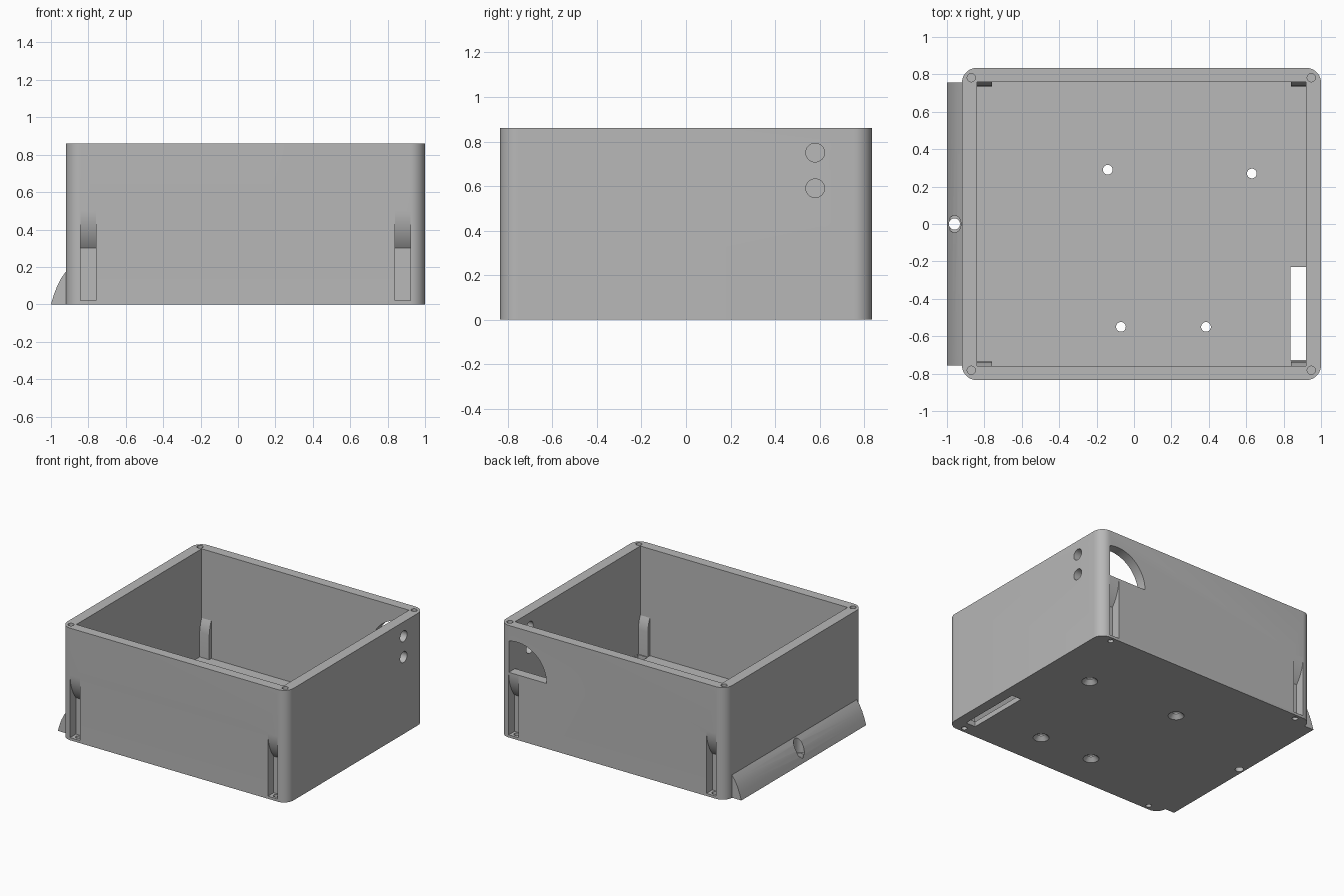
import bpy, bmesh, math
from mathutils import Vector

if "Cube" in bpy.data.objects:
    bpy.data.objects.remove(bpy.data.objects["Cube"], do_unlink=True)

grey = bpy.data.materials.new("plain_grey")
grey.use_nodes = True
grey.diffuse_color = (0.48, 0.48, 0.48, 1)
grey.node_tree.nodes["Principled BSDF"].inputs["Base Color"].default_value = (0.48, 0.48, 0.48, 1)

CX = 0.04            # centre of the box in x
HX, HY = 0.96, 0.835  # half sizes of the box
TOP, FLOOR, WALL, ROUND = 0.86, 0.04, 0.075, 0.08


def prism(name, pts, axis, lo, hi):
    """Extrude a 2D outline along an axis; the points use the other two axes in order."""
    def place(p, h):
        c = list(p)
        c.insert("xyz".index(axis), h)
        return Vector(c)
    bm = bmesh.new()
    low = [bm.verts.new(place(p, lo)) for p in pts]
    high = [bm.verts.new(place(p, hi)) for p in pts]
    bm.faces.new(low)
    bm.faces.new(high)
    n = len(pts)
    for i in range(n):
        j = (i + 1) % n
        bm.faces.new((low[i], low[j], high[j], high[i]))
    bmesh.ops.recalc_face_normals(bm, faces=bm.faces)
    me = bpy.data.meshes.new(name)
    bm.to_mesh(me)
    bm.free()
    me.materials.append(grey)
    ob = bpy.data.objects.new(name, me)
    bpy.context.collection.objects.link(ob)
    return ob


def rect(x0, x1, y0, y1):
    return [(x0, y0), (x1, y0), (x1, y1), (x0, y1)]


def arc(cx, cy, rx, ry, a0, a1, n):
    angles = [math.radians(a0 + (a1 - a0) * i / n) for i in range(n + 1)]
    return [(cx + rx * math.cos(a), cy + ry * math.sin(a)) for a in angles]


def circle(cx, cy, r, stretch=1, n=32):
    return arc(cx, cy, r, r * stretch, 0, 360, n)[:-1]


def cone(name, x, y, r0, r1, z0, z1):
    bpy.ops.mesh.primitive_cone_add(vertices=32, radius1=r0, radius2=r1,
                                    depth=z1 - z0, location=(x, y, (z0 + z1) / 2))
    ob = bpy.context.object
    ob.name = name
    ob.data.materials.append(grey)
    return ob


def cut(target, cutter):
    cutter.hide_render = True
    mod = target.modifiers.new("cut", "BOOLEAN")
    mod.operation = "DIFFERENCE"
    mod.solver = "EXACT"
    mod.object = cutter
    bpy.context.view_layer.objects.active = target
    bpy.ops.object.modifier_apply(modifier=mod.name)
    bpy.data.objects.remove(cutter, do_unlink=True)


# Open box with rounded vertical corners
outline = []
for k, (sx, sy) in enumerate([(1, 1), (-1, 1), (-1, -1), (1, -1)]):
    outline += arc(CX + sx * (HX - ROUND), sy * (HY - ROUND), ROUND, ROUND,
                   90 * k, 90 * k + 90, 10)
box = prism("box_body", outline, "z", 0, TOP)
IX, IY = HX - 0.08, HY - WALL
cut(box, prism("cavity", rect(CX - IX, CX + IX, -IY, IY), "z", FLOOR, TOP + 0.1))

# Screw slots in the front and back walls, with ribs behind them inside
DEPTH, ARC_R, SLOT_TOP = 0.07, 0.32, 0.50
end = math.degrees(math.acos((ARC_R - DEPTH) / ARC_R))
parts = [box]
for s, side in ((-1, "front"), (1, "back")):
    roof = arc(HY - ARC_R, SLOT_TOP, ARC_R, ARC_R, 0, -end, 12)
    slot = [(HY + 0.05, 0.02), (HY + 0.05, SLOT_TOP)] + roof + [(HY - DEPTH, 0.02)]
    rib = [(IY + 0.003, FLOOR - 0.005), (IY + 0.003, 0.33), (IY, 0.33),
           (0.748, 0.30), (0.739, 0.265), (0.735, 0.23), (0.735, FLOOR - 0.005)]
    for x, hand in ((CX - 0.84, "right"), (CX + 0.84, "left")):
        cut(box, prism("slot", [(s * y, z) for y, z in slot], "x", x - 0.041, x + 0.041))
        cut(box, prism("slot_hole", circle(x, s * 0.795, 0.02), "z", -0.1, 0.1))
        parts.append(prism(f"{side}_{hand}_rib", [(s * y, z) for y, z in rib],
                           "x", x - 0.041, x + 0.041))

# Blind lid screw holes in the rim corners
for x in (CX - 0.91, CX + 0.908):
    for y in (-0.782, 0.782):
        cut(box, prism("lid_hole", circle(x, y, 0.022), "z", TOP - 0.25, TOP + 0.1))

# Countersunk floor holes
for x, y in ((-0.14, 0.29), (0.63, 0.27), (-0.07, -0.55), (0.385, -0.55)):
    cut(box, prism("floor_hole", circle(x, y, 0.026), "z", -0.1, 0.1))
    cut(box, cone("countersink", x, y, 0.066, 0.022, -0.01, 0.034))

# Long floor slot, cable holes in the left wall, arched opening in the back wall
cut(box, prism("floor_slot", rect(CX + 0.797, CX + IX - 0.001, -0.728, -0.23), "z", -0.1, 0.1))
for z in (0.75, 0.59):
    cut(box, prism("cable_hole", circle(0.58, z, 0.042), "x", 0.85, 1.1))
clip = math.degrees(math.acos(0.07 / 0.25))
arch = [(0.92, 0.50)] + arc(0.85, 0.50, 0.25, 0.25, clip, 180, 24)
cut(box, prism("arch_opening", arch, "y", 0.70, 0.9))

# Curved mounting flange along the right side, with a screw hole
flange_pts = [(-0.90, 0), (-1.0, 0), (-0.985, 0.05), (-0.967, 0.097),
              (-0.945, 0.14), (-0.92, 0.175), (-0.90, 0.175)]
flange = prism("mounting_flange", flange_pts, "y", -0.757, 0.757)
cut(flange, prism("flange_hole", circle(-0.96, 0, 0.03), "z", -0.1, 0.3))
cut(flange, prism("flange_recess", circle(-0.96, 0, 0.035, 1.28), "z", 0.05, 0.3))
parts.append(flange)

# Smooth curved surfaces, keep hard edges
bpy.ops.object.select_all(action="DESELECT")
for ob in parts:
    ob.select_set(True)
bpy.context.view_layer.objects.active = box
bpy.ops.object.shade_smooth_by_angle(angle=math.radians(25))
